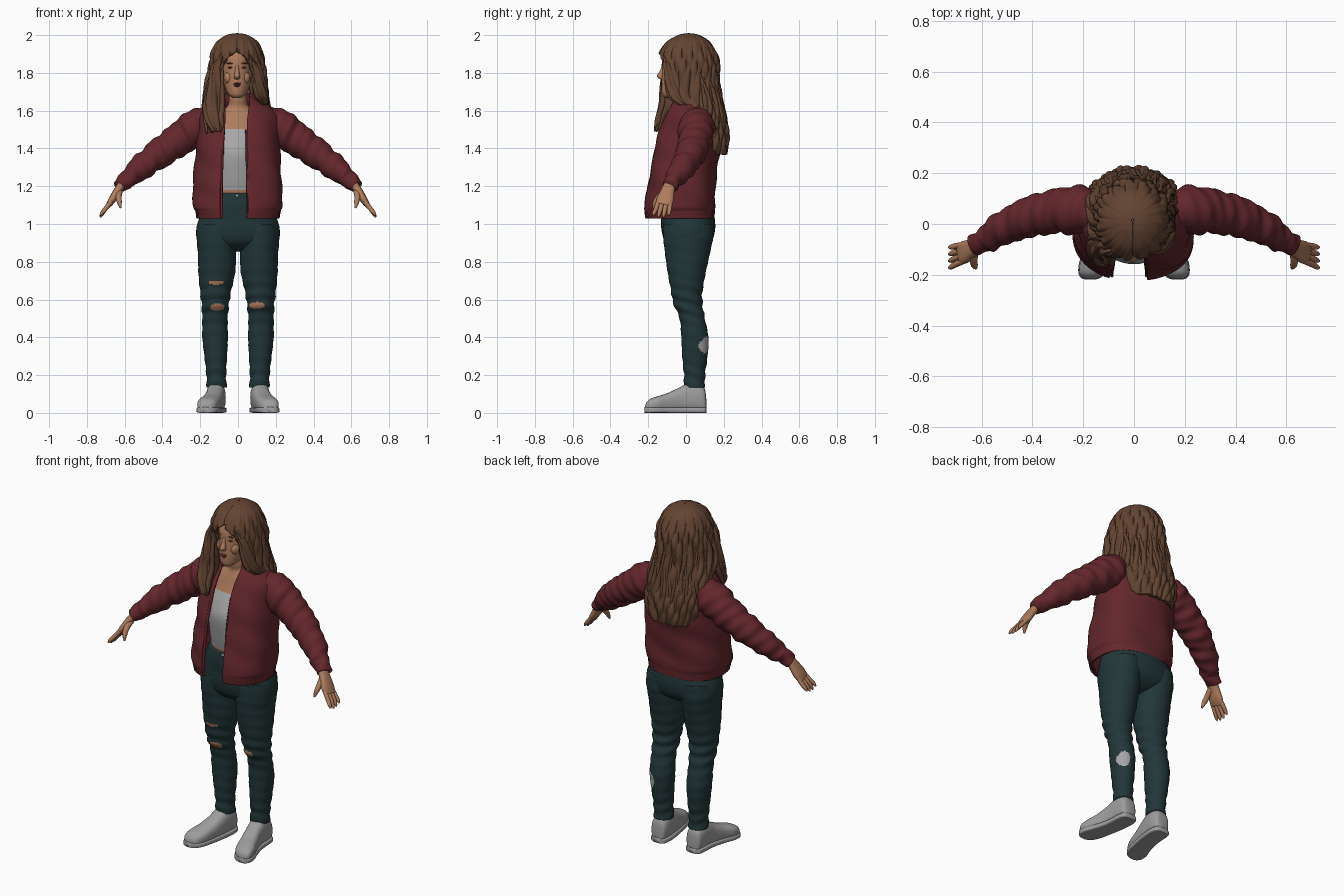
import bpy, bmesh, math, random
from mathutils import Vector, Matrix

random.seed(4)
X, Y, Z = Vector((1, 0, 0)), Vector((0, 1, 0)), Vector((0, 0, 1))


def material(name, rgb):
    m = bpy.data.materials.new(name)
    m.diffuse_color = (*rgb, 1)
    return m


SKIN = material("skin", (0.42, 0.20, 0.11))
HAIR = material("brown hair", (0.125, 0.058, 0.032))
JACKET = material("maroon jacket", (0.125, 0.020, 0.025))
JEANS = material("dark teal denim", (0.016, 0.037, 0.040))
TOP = material("grey top", (0.38, 0.38, 0.38))
SHOE = material("shoe grey", (0.34, 0.34, 0.34))
LIP = material("lip red", (0.15, 0.035, 0.035))


def finish(name, bm, mats, rule=None, shell=0):
    bmesh.ops.recalc_face_normals(bm, faces=bm.faces)
    for f in bm.faces:
        f.smooth = True
        if rule:
            f.material_index = rule(f.calc_center_median())
    me = bpy.data.meshes.new(name)
    bm.to_mesh(me)
    bm.free()
    for m in mats:
        me.materials.append(m)
    ob = bpy.data.objects.new(name, me)
    bpy.context.collection.objects.link(ob)
    if shell:
        s = ob.modifiers.new("thickness", 'SOLIDIFY')
        s.thickness, s.offset = shell, 0
    return ob


def smooth_keys(keys, steps):
    """Catmull-Rom interpolation through tuples of numbers."""
    out = []
    for i in range(len(keys) - 1):
        a, b, c, d = keys[max(i - 1, 0)], keys[i], keys[i + 1], keys[min(i + 2, len(keys) - 1)]
        for s in range(steps):
            t = s / steps
            out.append([q + 0.5 * t * (r - p + t * (2 * p - 5 * q + 4 * r - w + t * (3 * (q - r) + w - p)))
                        for p, q, r, w in zip(a, b, c, d)])
    return out + [list(keys[-1])]


def loft(name, keys, mats, n=32, steps=6, power=2, axes=(X, Y), ref=None, wob=None,
         arc=False, side=1, rule=None, shell=0):
    """Skin rings (x, y, z, ra, rb[, start, end angle]); ref makes rings follow the path."""
    rings = smooth_keys(keys, steps)
    bm, rows = bmesh.new(), []
    for i, k in enumerate(rings):
        c, (a, b) = Vector(k[:3]), axes
        if ref:
            t = (Vector(rings[min(i + 1, len(rings) - 1)][:3]) - Vector(rings[max(i - 1, 0)][:3])).normalized()
            a = (ref - ref.dot(t) * t).normalized()
            b = t.cross(a)
        t0, t1 = (math.radians(k[5]), math.radians(k[6])) if arc else (0, math.tau)
        row = []
        for j in range(n + 1 if arc else n):
            th = t0 + (t1 - t0) * j / n
            u, v = (math.copysign(abs(q) ** (2 / power), q) for q in (math.cos(th), math.sin(th)))
            d = a * (max(k[3], .001) * u) + b * (max(k[4], .001) * v)
            if wob:
                d += d.normalized() * wob(th, c)
            p = c + d
            row.append(bm.verts.new((p.x * side, p.y, p.z)))
        rows.append(row)
    for r, s in zip(rows, rows[1:]):
        for j in range(n):
            q = (j + 1) % len(r)
            bm.faces.new((r[j], r[q], s[q], s[j]))
    if not arc:
        bm.faces.new(rows[0])
        bm.faces.new(rows[-1])
    return finish(name, bm, mats, rule, shell)


def ellipsoid(name, loc, size, mat):
    bm = bmesh.new()
    bmesh.ops.create_uvsphere(bm, u_segments=20, v_segments=12, radius=1,
                              matrix=Matrix.Translation(loc) @ Matrix.Diagonal((*size, 1)))
    return finish(name, bm, [mat])


# torso: midriff and chest skin with the grey top between
loft("torso", [(0, 0, 1.1, .15, .125), (0, -.005, 1.17, .15, .125), (0, -.005, 1.25, .155, .14),
               (0, -.008, 1.37, .16, .15), (0, 0, 1.45, .155, .13), (0, .01, 1.52, .15, .1),
               (0, .015, 1.58, .12, .08), (0, .01, 1.62, .06, .06), (0, 0, 1.66, .048, .055),
               (0, 0, 1.72, .05, .055)], [SKIN, TOP], n=48, steps=8,
     rule=lambda p: int(1.175 < p.z < 1.5))

# head and face
F = -.005
loft("head", [(F, -.085, 1.668, .022, .028), (F, -.073, 1.685, .045, .053), (F, -.042, 1.72, .063, .088),
              (F, -.022, 1.77, .075, .106), (F, -.01, 1.82, .081, .115), (F, 0, 1.88, .082, .12),
              (F, .01, 1.93, .07, .1), (F, .01, 1.965, .03, .05)], [SKIN])
loft("nose", [(F, -.116, 1.84, .009, .01), (F, -.126, 1.81, .011, .013), (F, -.134, 1.785, .016, .02),
              (F, -.129, 1.77, .014, .014), (F, -.122, 1.765, .005, .005)], [SKIN], n=16)
for dz, w in ((.005, .02), (-.005, .016)):
    ellipsoid("lip", (F, -.128, 1.737 + dz), (w, .01, .006), LIP)
for s in (-1, 1):
    ellipsoid("eye", (F + s * .034, -.112, 1.828), (.014, .008, .005), HAIR)
    ellipsoid("eyebrow", (F + s * .036, -.113, 1.85), (.02, .007, .004), HAIR)
    ellipsoid("cheek", (F + s * .04, -.085, 1.775), (.03, .028, .035), SKIN)


# open jacket body, front edges given as x positions
def jacket_ring(z, cy, rx, ry, xl, xr, p=2.4):
    ang = lambda x: math.degrees(math.acos(math.copysign((abs(x) / rx) ** (p / 2), x)))
    return (0, cy, z, rx, ry, -ang(xr), 360 - ang(xl))


def jacket_folds(th, c):
    fade = min(1, max(0, (c.z - 1.06) * 12))
    rib = .002 * math.sin(70 * th) if c.z < 1.075 else 0
    return rib + fade * (.004 * math.sin(5 * th + 9 * c.z) + .003 * math.sin(3 * th + 38 * c.z))


loft("jacket_body", [jacket_ring(*r) for r in (
    (1.03, -.033, .213, .178, -.09, .05), (1.07, -.035, .22, .182, -.095, .052),
    (1.1, -.033, .231, .183, -.095, .052), (1.2, -.025, .23, .176, -.09, .05),
    (1.3, -.012, .223, .17, -.085, .05), (1.4, .005, .216, .17, -.08, .05),
    (1.5, .02, .212, .155, -.07, .047), (1.57, .03, .2, .135, -.07, .05),
    (1.62, .035, .165, .11, -.07, .055), (1.65, .03, .125, .097, -.07, .06),
    (1.69, .025, .108, .092, -.075, .067))], [JACKET], n=120, steps=9, power=2.4,
    wob=jacket_folds, arc=True, shell=.012)
# rolled front edge of the jacket
for x, tag in ((-.087, "right"), (.05, "left")):
    loft("jacket_zip_edge_" + tag, [(x, -.195, 1.03, .007, .01), (x, -.2, 1.1, .007, .01),
         (x, -.185, 1.22, .007, .01), (x * .95, -.165, 1.36, .007, .01), (x * .9, -.125, 1.5, .007, .01)],
         [JACKET], n=12)


def sleeve_folds(th, c):
    s = c.x * 1.3
    return .005 * math.sin(52 * s + 1.6 * math.sin(th)) * math.sin(th + 5 * s) + .003 * math.sin(95 * s - 2 * th)


def denim_folds(th, c):
    near = math.exp(-((c.z - .58) / .09) ** 2) + .6 * math.exp(-((c.z - .2) / .06) ** 2) + .25
    return .003 * near * math.sin(95 * c.z + 2 * math.sin(th))


def leg_rule(side):
    """Skin rips on the front of the knees, a grey patch on one calf."""
    def rule(p):
        rips = ((-.11, .56, .038, .02), (-.115, .69, .04, .011)) if side < 0 else ((.1, .57, .042, .018),)
        if p.y < -.01:
            for x, z, a, b in rips:
                if ((p.x - x) / a) ** 2 + ((p.z - z) / b) ** 2 < 1:
                    return 1
        if side > 0 and p.y > .05 and ((p.x - .155) / .028) ** 2 + ((p.z - .36) / .045) ** 2 < 1:
            return 2
        return 0
    return rule


for side, tag in ((-1, "right"), (1, "left")):
    # sleeve with cuff
    loft("sleeve_" + tag, [(.13, .05, 1.56, .07, .07), (.22, .055, 1.512, .095, .096), (.30, .05, 1.455, .087, .088),
                           (.40, .03, 1.385, .08, .08), (.50, -.01, 1.31, .067, .067),
                           (.57, -.052, 1.25, .056, .054), (.592, -.066, 1.232, .044, .042),
                           (.627, -.087, 1.2, .041, .038)],
         [JACKET], n=40, steps=14, ref=Y, wob=sleeve_folds, side=side)
    # hand
    loft("palm_" + tag, [(.6, -.08, 1.225, .03, .024), (.635, -.095, 1.18, .035, .021),
                         (.665, -.11, 1.13, .045, .02), (.685, -.12, 1.1, .04, .014)],
         [SKIN], n=24, ref=Y, power=2.4, side=side)
    for i in range(4):
        k = i - 1.5
        loft("finger_" + tag, [(.67, -.114 + k * .021, 1.12, .012, .012), (.702, -.123 + k * .024, 1.08, .012, .012),
                               (.72, -.13 + k * .026, 1.05 + abs(k) * .006, .010, .010),
                               (.729, -.133 + k * .027, 1.03 + abs(k) * .01, .004, .004)],
             [SKIN], n=12, ref=Y, side=side)
    loft("thumb_" + tag, [(.63, -.105, 1.175, .02, .018), (.632, -.14, 1.145, .016, .016),
                          (.628, -.163, 1.115, .013, .013), (.622, -.174, 1.085, .005, .005)],
         [SKIN], n=14, ref=X, side=side)
    # trouser leg
    loft("trouser_leg_" + tag, [(.11, .012, 1.0, .1, .133), (.112, .012, .93, .107, .132), (.111, .008, .85, .102, .12),
                                (.112, .004, .75, .098, .102), (.118, .004, .65, .083, .084),
                                (.12, .01, .58, .073, .077), (.122, .033, .5, .067, .067),
                                (.121, .047, .4, .068, .072), (.118, .047, .3, .06, .067),
                                (.115, .045, .2, .052, .056), (.113, .045, .135, .054, .056)],
         [JEANS, SKIN, TOP], n=72, steps=14, wob=denim_folds, side=side, rule=leg_rule(side))
    # shoe upper and sole, toes turned out
    shoe = [(.115, .108, .02, .065), (.115, .098, .042, .125), (.115, .06, .05, .15), (.118, .01, .05, .152),
            (.125, -.04, .05, .128), (.14, -.1, .053, .1), (.155, -.15, .057, .084), (.165, -.19, .05, .07),
            (.17, -.21, .034, .05), (.172, -.217, .014, .03)]
    loft("shoe_" + tag, [(x, y, h / 2 + .004, w, h / 2) for x, y, w, h in shoe],
         [SHOE], power=2.6, axes=(X, Z), side=side)
    loft("shoe_sole_" + tag, [(x, y * 1.01, .015, w + .004, .015) for x, y, w, h in shoe],
         [SHOE], power=5, axes=(X, Z), side=side)

# hips of the jeans
loft("jeans_hips", [(0, 0, 1.165, .16, .133), (0, 0, 1.1, .185, .138), (0, .01, 1.03, .206, .142),
                    (0, .012, .97, .221, .142), (0, .012, .91, .21, .125), (0, .01, .87, .13, .08),
                    (0, .01, .855, .04, .03)], [JEANS], n=48, power=2.2)
ellipsoid("waist_button", (-.005, -.134, 1.15), (.008, .005, .008), TOP)


# hair shell, open around the face and tapering down the back
def waves(th, c):
    fade = min(1, (2.0 - c.z) * 7)
    return fade * (.006 * math.sin(15 * th + 2.5 * math.sin(17 * c.z)) + .004 * math.sin(31 * th - 30 * c.z)
                   + .004 * math.sin(6 * th + 33 * c.z))


loft("hair_shell", [(-.005, .015, 2.0, .004, .004, -90, 270), (-.005, .015, 1.992, .05, .05, -90, 270),
                    (-.005, .012, 1.96, .098, .105, -90, 270), (-.005, .01, 1.915, .122, .135, -88, 268),
                    (-.005, .012, 1.885, .13, .145, -72, 250), (-.005, .015, 1.83, .138, .15, -55, 235),
                    (-.008, .015, 1.75, .148, .15, -48, 232), (-.01, .025, 1.68, .162, .148, -35, 222),
                    (-.01, .06, 1.6, .168, .128, -5, 200), (-.005, .08, 1.5, .17, .132, 10, 178),
                    (0, .075, 1.42, .17, .137, 25, 155), (0, .07, 1.37, .15, .135, 42, 138)],
     [HAIR], n=150, steps=8, wob=waves, arc=True, shell=.02)

# wavy locks over the back
for i in range(26):
    th = math.radians(12 + 156 * i / 25)
    end, ph, r = 1.37 + .1 * abs(math.cos(th)) + random.uniform(-.02, .04), random.uniform(0, 6), random.uniform(.01, .016)
    keys = []
    for j in range(9):
        t = j / 8
        z = 1.8 + (end - 1.8) * t
        a = th + .06 * math.sin(ph + 7 * t)
        grow = min(1, t * 1.6)
        keys.append((-.005 + (.142 + .026 * grow) * math.cos(a), .02 + .05 * grow + (.14 - .005 * grow) * math.sin(a),
                     z, r * (.4 + t) if j < 8 else .003, r * (.4 + t) if j < 8 else .003))
    loft("back_lock", keys, [HAIR], n=10, steps=4, ref=X)

# front locks: long over one shoulder, short on the other side
loft("long_front_hair", [(-.075, -.095, 1.9, .02, .02), (-.108, -.085, 1.83, .03, .04), (-.118, -.085, 1.73, .04, .05),
                         (-.13, -.085, 1.64, .05, .055), (-.13, -.12, 1.56, .045, .04), (-.115, -.145, 1.49, .02, .02)],
     [HAIR], n=40, steps=10, wob=lambda th, c: .006 * math.sin(7 * th + 30 * c.z))
loft("short_front_hair", [(.06, -.095, 1.9, .02, .02), (.098, -.08, 1.83, .025, .035), (.11, -.065, 1.74, .034, .045),
                          (.125, -.045, 1.67, .035, .045), (.14, -.01, 1.63, .02, .03)],
     [HAIR], n=40, steps=10, wob=lambda th, c: .005 * math.sin(7 * th + 30 * c.z))
for i in range(9):
    u, ph = i / 8, random.uniform(0, 6)
    sway = lambda t: .01 * math.sin(ph + 8 * t)
    loft("front_lock", [(-.085 - .03 * u, -.1 + .05 * u, 1.86, .008, .008),
                        (-.09 - .055 * u + sway(.3), -.12 + .07 * u, 1.74, .012, .012),
                        (-.085 - .09 * u + sway(.6), -.125 + .07 * u, 1.64, .014, .014),
                        (-.08 - .1 * u + sway(.8), -.15 + .06 * u, 1.56, .014, .014),
                        (-.08 - .085 * u, -.165 + .05 * u, 1.48 + .03 * random.random(), .004, .004)],
         [HAIR], n=10, ref=X)
